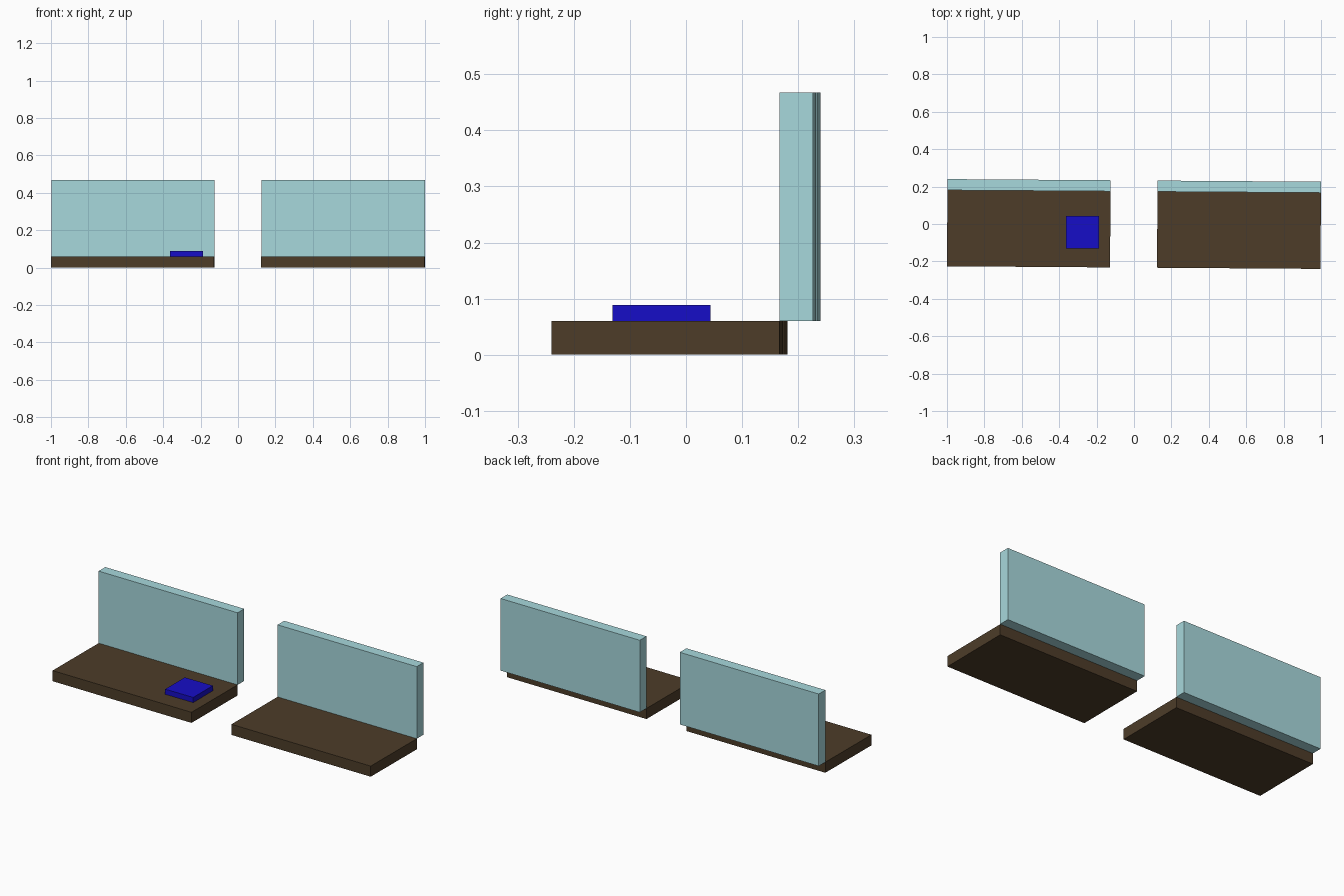
import bpy
from math import atan
from mathutils import Matrix

if "Cube" in bpy.data.objects:
    bpy.data.objects.remove(bpy.data.objects["Cube"])

TILT = Matrix.Rotation(-atan(0.007), 4, 'Z')  # the benches are turned very slightly


def material(name, rgb):
    mat = bpy.data.materials.new(name)
    mat.diffuse_color = (*rgb, 1)
    mat.use_nodes = True
    mat.node_tree.nodes["Principled BSDF"].inputs["Base Color"].default_value = mat.diffuse_color
    return mat


def box(name, x, y, z, mat, turn=Matrix()):
    """Box spanning the given (min, max) ranges, turned about the origin."""
    bpy.ops.mesh.primitive_cube_add(size=1)
    obj = bpy.context.object
    obj.name = name
    size = Matrix.Diagonal([b - a for a, b in (x, y, z)] + [1])
    centre = Matrix.Translation([(a + b) / 2 for a, b in (x, y, z)])
    obj.data.transform(turn @ centre @ size)
    obj.data.materials.append(mat)
    return obj


wood = material("dark_wood", (0.075, 0.046, 0.022))
glass = material("pale_glass", (0.39, 0.69, 0.72))
blue = material("blue", (0.008, 0.004, 0.57))

# Two benches: wooden seat slab with an upright panel behind its rear edge
for side, x in (("left", (-0.9985, -0.1265)), ("right", (0.1245, 0.9985))):
    box(side + "_seat", x, (-0.233, 0.174), (0, 0.06), wood, TILT)
    box(side + "_back_panel", x, (0.174, 0.233), (0.06, 0.467), glass, TILT)

# Flat blue pad lying on the left seat
box("pad", (-0.363, -0.188), (-0.131, 0.044), (0.06, 0.089), blue)
